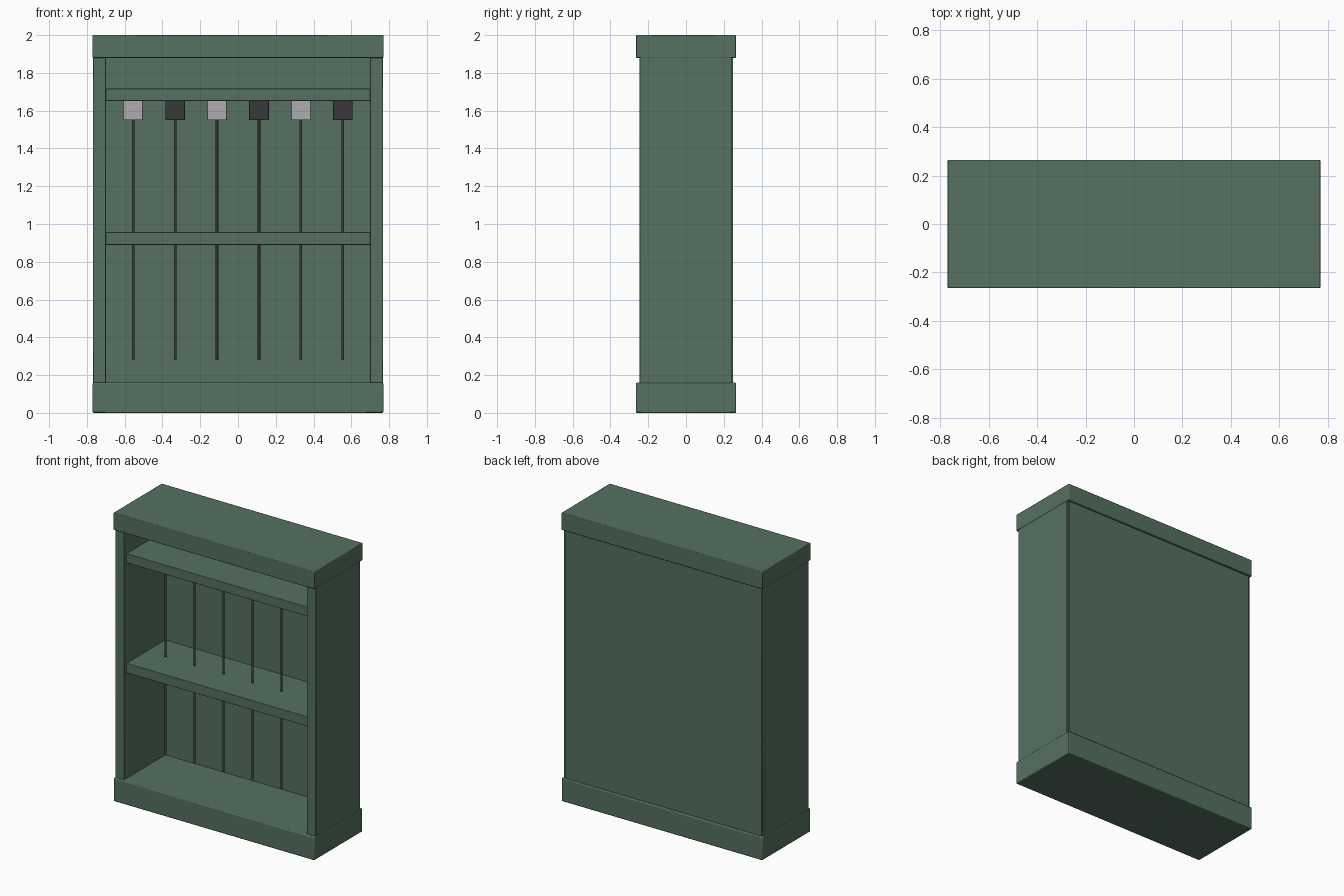
import bpy

if "Cube" in bpy.data.objects:
    bpy.data.objects.remove(bpy.data.objects["Cube"])


def material(name, rgb):
    m = bpy.data.materials.new(name)
    m.diffuse_color = (*rgb, 1)
    m.use_nodes = True
    m.node_tree.nodes["Principled BSDF"].inputs["Base Color"].default_value = m.diffuse_color
    return m


GREEN = material("green_paint", (0.09, 0.165, 0.115))
STEEL = material("pale_steel", (0.42, 0.42, 0.45))
IRON = material("dark_iron", (0.04, 0.04, 0.045))
ROD = material("rod_metal", (0.045, 0.05, 0.045))


def box(name, x, y, z, mat, bevel=0.0, segments=2):
    """Box from (min, max) ranges, with optional rounded edges."""
    bpy.ops.mesh.primitive_cube_add(
        size=1, location=[(a + b) / 2 for a, b in (x, y, z)])
    ob = bpy.context.object
    ob.name = name
    ob.scale = [b - a for a, b in (x, y, z)]
    bpy.ops.object.transform_apply(location=False, rotation=False, scale=True)
    ob.data.materials.append(mat)
    if bevel:
        mod = ob.modifiers.new("rounded_edges", 'BEVEL')
        mod.width = bevel
        mod.segments = segments
        bpy.ops.object.shade_smooth_by_angle()
    return ob


# Plinth and cornice
box("plinth", (-0.77, 0.77), (-0.265, 0.265), (0, 0.16), GREEN, 0.006)
box("cornice", (-0.77, 0.77), (-0.265, 0.265), (1.88, 2), GREEN, 0.004)

# Carcass: side panels and back panel
for side, s in (("left", -1), ("right", 1)):
    box(side + "_side_panel", sorted((s * 0.70, s * 0.768)),
        (-0.245, 0.242), (0.15, 1.89), GREEN, 0.003)
box("back_panel", (-0.755, 0.755), (0.205, 0.25), (0.15, 1.89), GREEN, 0.003)

# Shelves
for name, z0, z1 in (("middle_shelf", 0.89, 0.957), ("upper_shelf", 1.652, 1.717)):
    box(name, (-0.703, 0.703), (-0.22, 0.21), (z0, z1), GREEN, 0.003)

# Six hanging rods with alternating pale and dark heads
for i in range(6):
    x = -0.555 + i * 0.222
    bpy.ops.mesh.primitive_cylinder_add(
        vertices=12, radius=0.007, depth=1.29, location=(x, 0, 0.925))
    rod = bpy.context.object
    rod.name = f"rod_{i + 1}"
    rod.data.materials.append(ROD)
    bpy.ops.object.shade_smooth_by_angle()
    box(f"rod_head_{i + 1}", (x - 0.052, x + 0.052), (-0.03, 0.03),
        (1.55, 1.655), IRON if i % 2 else STEEL, 0.003)
